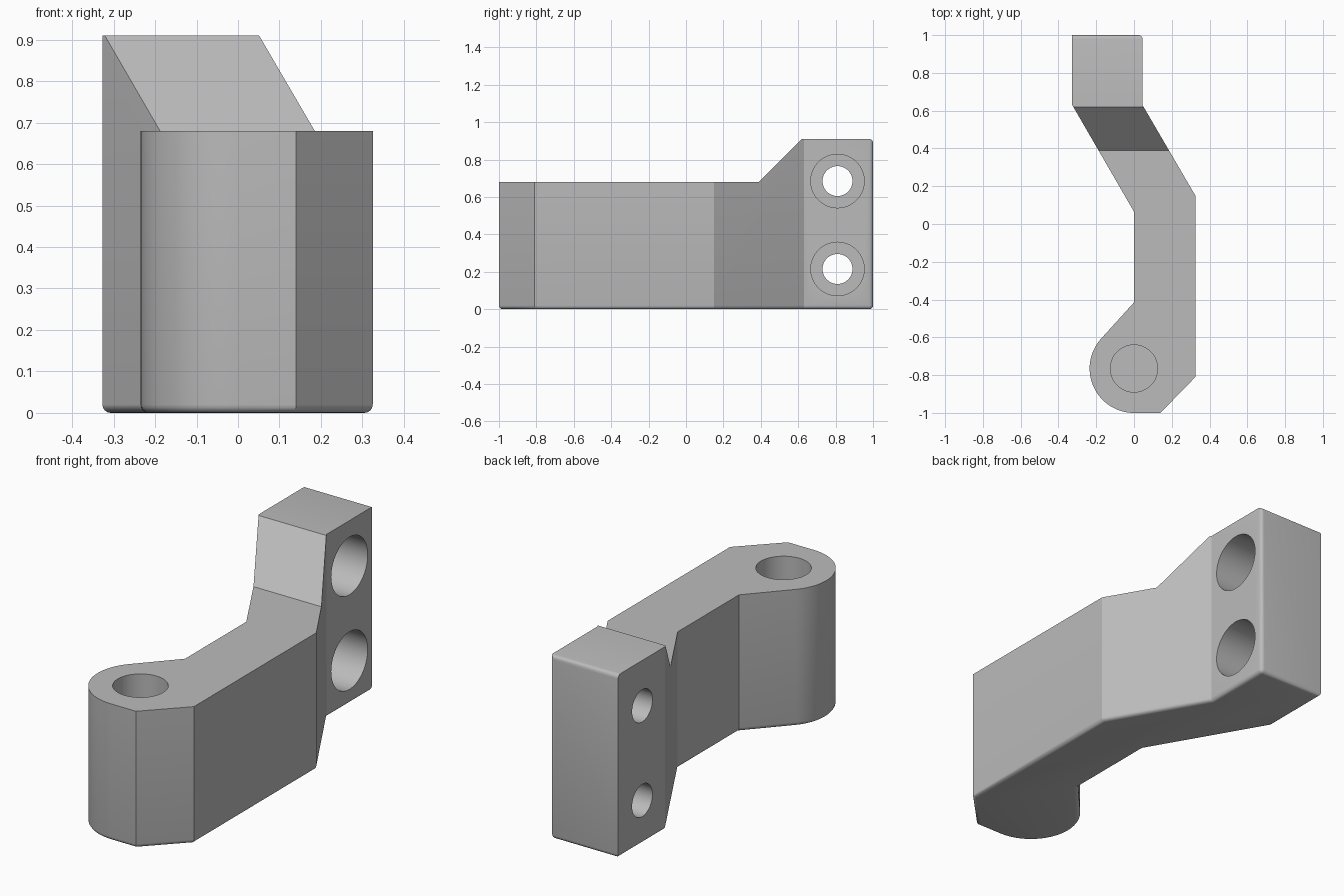
import bpy, bmesh, math
from mathutils import Vector, Matrix

if "Cube" in bpy.data.objects:
    bpy.data.objects.remove(bpy.data.objects["Cube"])

grey = bpy.data.materials.new("plain grey")
grey.diffuse_color = (0.5, 0.5, 0.5, 1)
grey.use_nodes = True
grey.node_tree.nodes["Principled BSDF"].inputs["Base Color"].default_value = grey.diffuse_color


def make_object(name, bm):
    bmesh.ops.recalc_face_normals(bm, faces=bm.faces)
    mesh = bpy.data.meshes.new(name)
    bm.to_mesh(mesh)
    bm.free()
    ob = bpy.data.objects.new(name, mesh)
    bpy.context.collection.objects.link(ob)
    mesh.materials.append(grey)
    return ob


def prism(points, offset):
    bm = bmesh.new()
    face = bm.faces.new([bm.verts.new(p) for p in points])
    ext = bmesh.ops.extrude_face_region(bm, geom=[face])
    moved = [g for g in ext["geom"] if isinstance(g, bmesh.types.BMVert)]
    bmesh.ops.translate(bm, verts=moved, vec=Vector(offset))
    return bm


def cylinder(name, radius, start, end):
    a, b = Vector(start), Vector(end)
    rot = (b - a).to_track_quat('Z', 'Y').to_matrix().to_4x4()
    bm = bmesh.new()
    bmesh.ops.create_cone(bm, cap_ends=True, segments=64, radius1=radius, radius2=radius,
                          depth=(b - a).length, matrix=Matrix.Translation((a + b) / 2) @ rot)
    return make_object(name, bm)


# Cranked arm outline with a round boss tangent to the neck
CY, R, H = -0.765, 0.235, 0.91
tangent = math.pi / 2 + math.acos(R / 0.35)
outline = [(0, 0.065), (-0.327, 0.63), (-0.327, 1), (0.045, 1), (0.045, 0.63),
           (0.325, 0.15), (0.325, -0.81), (0.14, -1)]
N = 28
for i in range(N + 1):
    t = 1.5 * math.pi + (tangent - 1.5 * math.pi) * i / N
    outline.append((R * math.cos(t), CY + R * math.sin(t)))
outline.append((0, -0.415))
bm = prism([(x, y, 0) for x, y in outline], (0, 0, H))


# Round the bottom rim and the back end's top and right edges
def rounded(e):
    a, b = (v.co for v in e.verts)
    bottom = max(a.z, b.z) < 0.001
    back = min(a.y, b.y) > 0.999
    return bottom or (back and (min(a.z, b.z) > H - 0.001 or min(a.x, b.x) > 0.04))


bmesh.ops.recalc_face_normals(bm, faces=bm.faces)
bmesh.ops.bevel(bm, geom=[e for e in bm.edges if rounded(e)], offset=0.02,
                offset_type='OFFSET', segments=4, profile=0.5, affect='EDGES')
bracket = make_object("bracket_arm", bm)

# Cutters: stepped top, blind pivot hole, two counterbored bolt holes
step = [(-1.2, 0.68), (0.39, 0.68), (0.72, 1.01), (-1.2, 1.01)]
cutters = [make_object("step_cutter", prism([(-0.6, y, z) for y, z in step], (1.2, 0, 0))),
           cylinder("pivot_hole_cutter", 0.125, (0, CY, 0.2), (0, CY, 0.9))]
for z in (0.215, 0.685):
    cutters.append(cylinder("counterbore_cutter", 0.143, (-0.185, 0.81, z), (0.3, 0.81, z)))
    cutters.append(cylinder("bolt_hole_cutter", 0.08, (-0.6, 0.81, z), (0.3, 0.81, z)))

bpy.context.view_layer.objects.active = bracket
for c in cutters:
    c.hide_render = True
    mod = bracket.modifiers.new(c.name, 'BOOLEAN')
    mod.operation, mod.solver, mod.object = 'DIFFERENCE', 'EXACT', c
    bpy.ops.object.modifier_apply(modifier=mod.name)
for c in cutters:
    bpy.data.objects.remove(c)

bpy.ops.object.select_all(action='DESELECT')
bracket.select_set(True)
bpy.ops.object.shade_smooth_by_angle(angle=math.radians(25))
